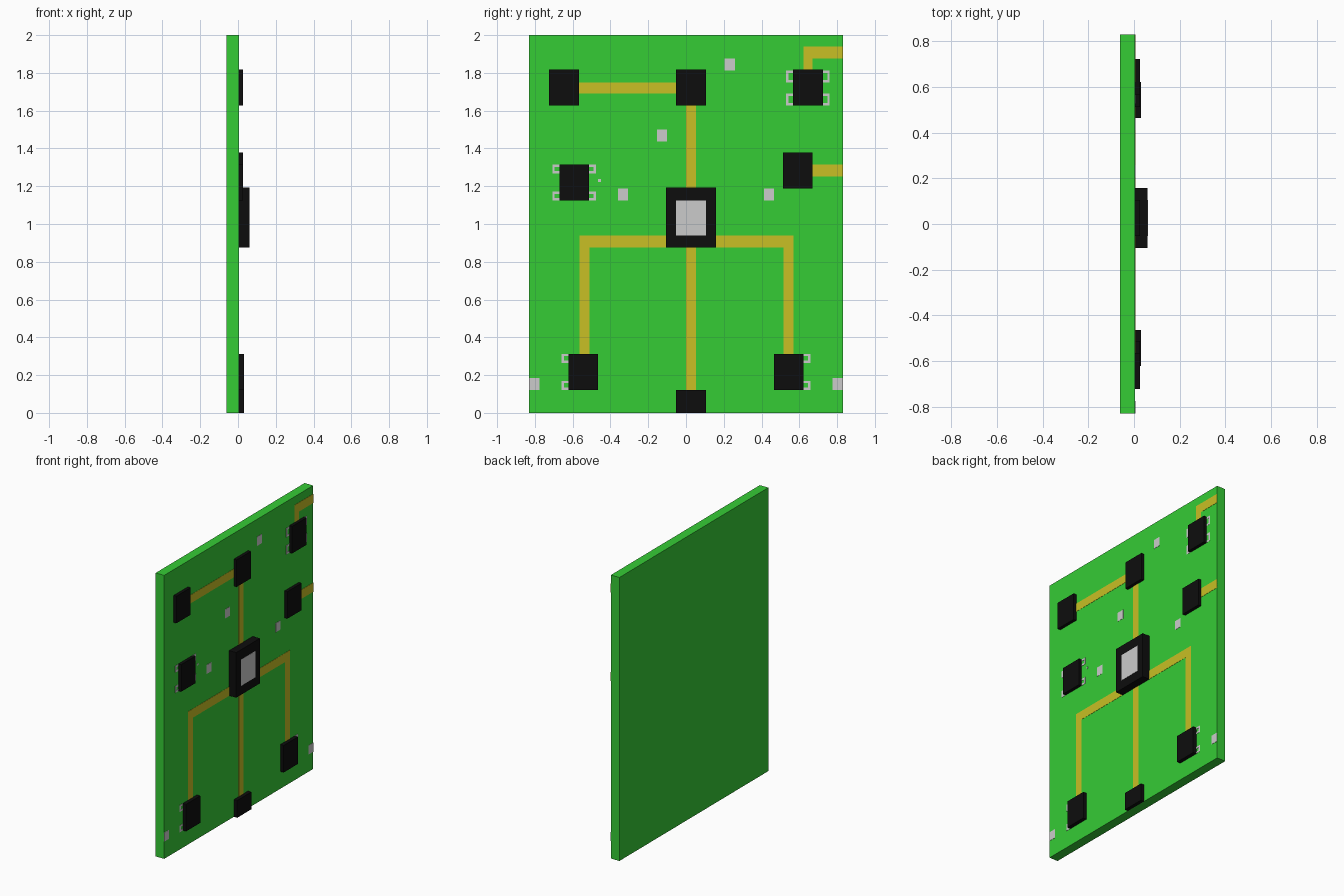
import bpy
import bmesh

if "Cube" in bpy.data.objects:
    bpy.data.objects.remove(bpy.data.objects["Cube"])


def material(name, rgb):
    m = bpy.data.materials.new(name)
    m.diffuse_color = (*rgb, 1.0)
    m.use_nodes = True
    m.node_tree.nodes["Principled BSDF"].inputs["Base Color"].default_value = m.diffuse_color
    return m


GREEN = material("board green", (0.036, 0.604, 0.036))
YELLOW = material("trace yellow", (0.578, 0.525, 0.018))
GREY = material("solder grey", (0.597, 0.597, 0.597))
BLACK = material("chip black", (0.004, 0.004, 0.004))

BACK, FACE, PLATE = -0.061, 0.005, 0.0065   # board back, board face, painted plate height


def boxes(name, mat, items):
    """One object made of boxes given as (x0, x1, y0, y1, z0, z1)."""
    bm = bmesh.new()
    for x0, x1, y0, y1, z0, z1 in items:
        cube = bmesh.ops.create_cube(bm, size=1)
        for v in cube["verts"]:
            v.co = (x1 if v.co.x > 0 else x0,
                    y1 if v.co.y > 0 else y0,
                    z1 if v.co.z > 0 else z0)
    mesh = bpy.data.meshes.new(name)
    bm.to_mesh(mesh)
    bm.free()
    mesh.materials.append(mat)
    ob = bpy.data.objects.new(name, mesh)
    bpy.context.collection.objects.link(ob)
    return ob


def plates(name, mat, rects):
    return boxes(name, mat, [(FACE - 0.001, PLATE, *r) for r in rects])


# Board
boxes("board", GREEN, [(BACK, FACE, -0.83, 0.83, 0, 2)])

# Small chips: name, centre y, centre z, top x
W, H = 0.079, 0.0955
for name, y, z, top in [
    ("chip_top_left", -0.645, 1.723, 0.027),
    ("chip_top_middle", 0.026, 1.723, 0.027),
    ("chip_top_right", 0.645, 1.723, 0.027),
    ("chip_middle_left", -0.592, 1.22, 0.027),
    ("chip_middle_right", 0.592, 1.283, 0.027),
    ("chip_bottom_left", -0.544, 0.217, 0.031),
    ("chip_bottom_right", 0.544, 0.217, 0.031),
]:
    boxes(name, BLACK, [(FACE - 0.001, top, y - W, y + W, z - H, z + H)])
boxes("edge_connector", BLACK, [(FACE - 0.001, 0.031, 0.026 - W, 0.026 + W, 0, 0.122)])

# Processor with its grey lid
boxes("processor", BLACK, [(FACE - 0.001, 0.06, -0.106, 0.158, 0.875, 1.193)])
boxes("processor_lid", GREY, [(0.059, 0.061, -0.053, 0.106, 0.938, 1.124)])

# Copper traces
plates("traces", YELLOW, [
    (-0.57, -0.05, 1.691, 1.75),
    (0.0, 0.053, 1.19, 1.63),
    (0.0, 0.053, 0.12, 0.876),
    (-0.565, 0.57, 0.875, 0.938),
    (-0.565, -0.512, 0.31, 0.875),
    (0.517, 0.57, 0.31, 0.875),
    (0.623, 0.671, 1.81, 1.877),
    (0.623, 0.83, 1.877, 1.941),
    (0.66, 0.83, 1.251, 1.315),
])

# Solder pads
plates("pads", GREY, [(y - 0.027, y + 0.027, z - 0.032, z + 0.032) for y, z in [
    (0.232, 1.845), (-0.127, 1.469), (-0.333, 1.156), (0.439, 1.156),
    (-0.803, 0.154), (0.803, 0.154)]])
plates("small_pad", GREY, [(-0.465, -0.451, 1.223, 1.237)])


# Looped pins beside a chip; side is -1 or 1
def pin(y, side, z0, z1, reach=0.037, t=0.013):
    inner, outer = y + side * W, y + side * (W + reach)
    lo, hi = sorted((inner, outer))
    edge = sorted((outer, outer - side * t))
    return [(lo, hi, z0, z0 + t), (lo, hi, z1 - t, z1), (*edge, z0 + t, z1 - t)]


for name, y, sides, spans in [
    ("pins_top_right", 0.645, (-1, 1), ((1.75, 1.813), (1.628, 1.691))),
    ("pins_middle_left", -0.592, (-1, 1), ((1.267, 1.315), (1.124, 1.172))),
    ("pins_bottom_left", -0.544, (-1,), ((0.265, 0.313), (0.122, 0.17))),
    ("pins_bottom_right", 0.544, (1,), ((0.265, 0.313), (0.122, 0.17))),
]:
    plates(name, GREY, [r for s in sides for z0, z1 in spans for r in pin(y, s, z0, z1)])
